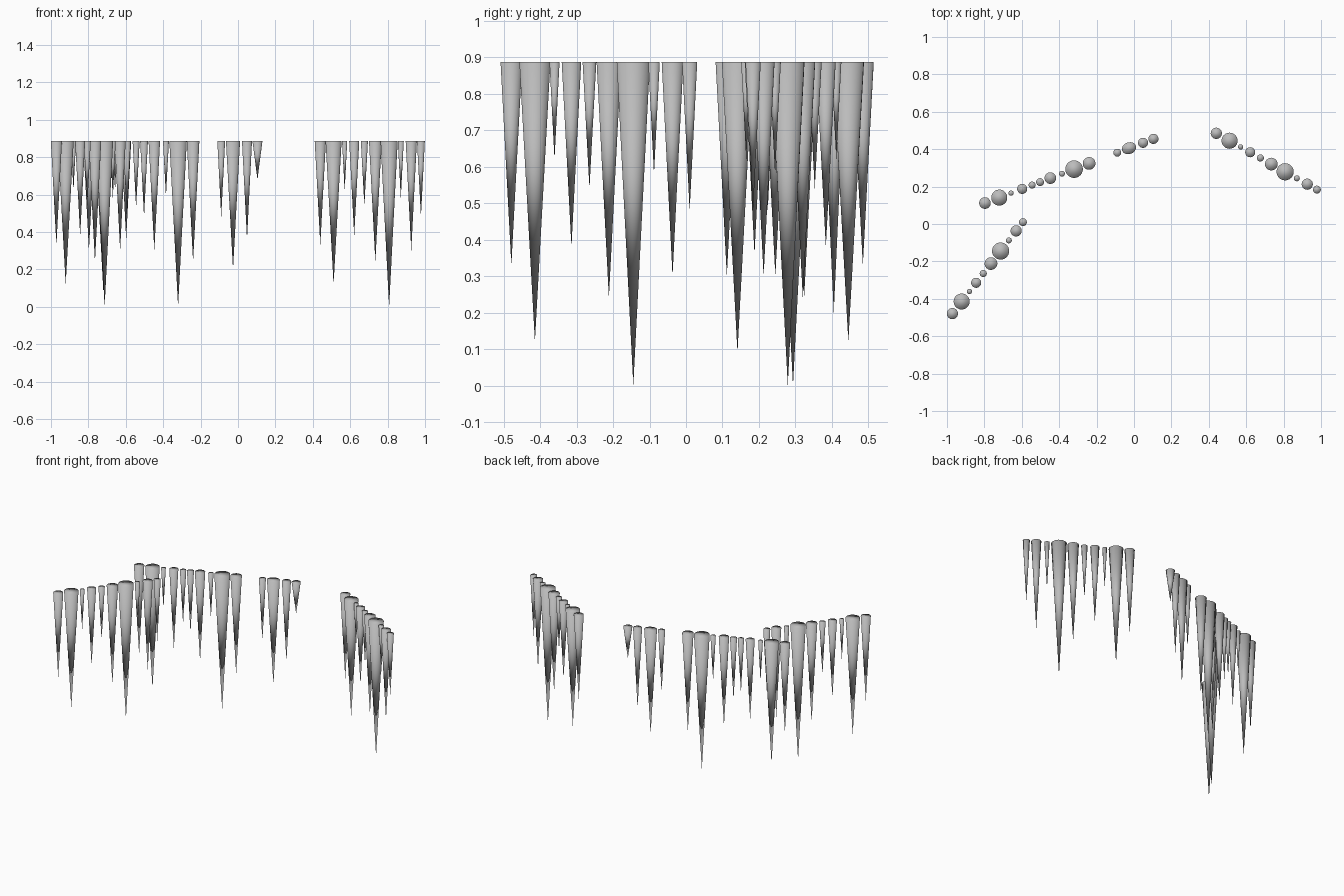
import bpy
import bmesh
from mathutils import Matrix, Vector

default_cube = bpy.data.objects.get("Cube")
if default_cube:
    bpy.data.objects.remove(default_cube, do_unlink=True)

CEILING = 0.888
SIDES = 24

# One flat grey for every icicle
grey = bpy.data.materials.new("icicle_grey")
grey.use_nodes = True
grey.diffuse_color = (0.5, 0.5, 0.5, 1)
grey.node_tree.nodes["Principled BSDF"].inputs["Base Color"].default_value = grey.diffuse_color


def add_icicle(name, place, direction, radius, tip, stretch=1.0):
    """Hang a smooth cone from the ceiling height down to its tip."""
    length = CEILING - tip
    bm = bmesh.new()
    bmesh.ops.create_cone(bm, cap_ends=True, cap_tris=False, segments=SIDES,
                          radius1=0, radius2=radius, depth=length)
    bmesh.ops.remove_doubles(bm, verts=bm.verts, dist=radius / SIDES)
    # Widen along the row where the icicle is oval
    bmesh.ops.scale(bm, vec=(stretch, 1, 1), verts=bm.verts)
    angle = direction.to_2d().angle_signed(Vector((1, 0)))
    bmesh.ops.rotate(bm, matrix=Matrix.Rotation(angle, 3, "Z"), verts=bm.verts)
    bmesh.ops.recalc_face_normals(bm, faces=bm.faces)
    for face in bm.faces:
        face.smooth = True
    mesh = bpy.data.meshes.new(name)
    bm.to_mesh(mesh)
    bm.free()
    mesh.materials.append(grey)
    icicle = bpy.data.objects.new(name, mesh)
    icicle.location = (place.x, place.y, tip + length / 2)
    bpy.context.collection.objects.link(icicle)


def add_row(name, start, end, icicles):
    """Spread icicles along a straight line; each gives fraction, radius, tip height."""
    start, end = Vector(start), Vector(end)
    for number, (fraction, *shape) in enumerate(icicles, start=1):
        add_icicle(f"{name}_icicle_{number}", start.lerp(end, fraction), end - start, *shape)


# Short row pattern, used on both ends
short_row = [
    (0, .03, .33), (.132, .043, .12), (.242, .014, .62), (.337, .027, .38),
    (.438, .019, .54), (.547, .034, .24), (.684, .046, 0), (.8, .016, .58),
    (.904, .03, .3), (1, .021, .48),
]

# Long row pattern, with a gap before the last four
long_row = [
    (0, .031, .3), (.085, .043, .09), (.155, .014, .62), (.221, .027, .36),
    (.28, .019, .53), (.327, .021, .48), (.388, .031, .3), (.457, .016, .59),
    (.529, .047, 0), (.618, .034, .24),
    (.785, .021, .48), (.855, .031, .2, 1.25), (.938, .027, .36), (1, .027, .68),
]

add_row("left", (.44, .485), (.978, .184), short_row)
add_row("right", (-.971, -.479), (-.594, .01), short_row)
add_row("back", (-.797, .112), (.104, .455), long_row)
